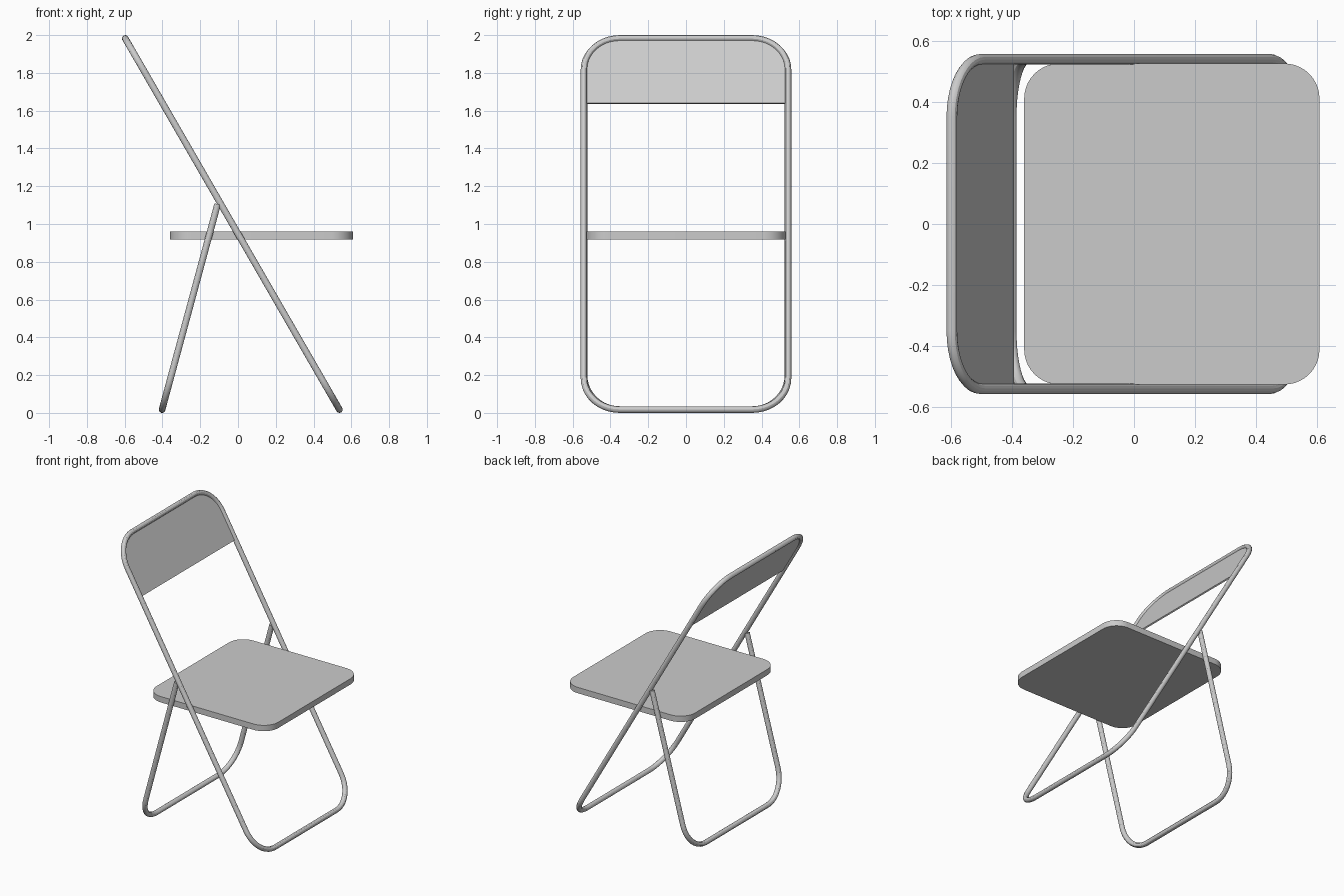
import bpy, bmesh
from math import sin, cos, pi
from mathutils import Vector

if "Cube" in bpy.data.objects:
    bpy.data.objects.remove(bpy.data.objects["Cube"])

R = 0.0175      # tube radius
HALF = 0.54     # tube centreline half width


def arc(cx, cy, r, a0, n=10):
    """Quarter circle starting at angle a0 (in quarter turns)."""
    return [(cx + r * cos((a0 + i / n) * pi / 2), cy + r * sin((a0 + i / n) * pi / 2))
            for i in range(n + 1)]


def round_rect(u0, u1, v0, v1, r):
    return (arc(u1 - r, v1 - r, r, 0) + arc(u0 + r, v1 - r, r, 1)
            + arc(u0 + r, v0 + r, r, 2) + arc(u1 - r, v0 + r, r, 3))


def incline(bottom, top):
    """Map (y, distance along slope) to 3D for a line in the xz plane."""
    b, t = Vector((bottom[0], 0, bottom[1])), Vector((top[0], 0, top[1]))
    d = (t - b).normalized()
    return (lambda u, v: b + d * v + Vector((0, u, 0))), (t - b).length, d


def smooth(obj):
    bpy.ops.object.select_all(action='DESELECT')
    bpy.context.view_layer.objects.active = obj
    obj.select_set(True)
    if obj.type == 'CURVE':
        bpy.ops.object.convert(target='MESH')
    bpy.ops.object.shade_smooth_by_angle()


def tube(name, pts, closed):
    cu = bpy.data.curves.new(name, 'CURVE')
    cu.dimensions = '3D'
    cu.bevel_depth = R
    cu.bevel_resolution = 4
    cu.use_fill_caps = True
    sp = cu.splines.new('POLY')
    sp.points.add(len(pts) - 1)
    for p, co in zip(sp.points, pts):
        p.co = (*co, 1)
    sp.use_cyclic_u = closed
    obj = bpy.data.objects.new(name, cu)
    bpy.context.collection.objects.link(obj)
    smooth(obj)


def slab(name, pts, offset):
    """Extrude a flat outline by an offset vector."""
    bm = bmesh.new()
    face = bm.faces.new([bm.verts.new(p) for p in pts])
    ext = bmesh.ops.extrude_face_region(bm, geom=[face], use_keep_orig=True)
    bmesh.ops.translate(bm, vec=offset,
                        verts=[g for g in ext['geom'] if isinstance(g, bmesh.types.BMVert)])
    bmesh.ops.recalc_face_normals(bm, faces=bm.faces)
    me = bpy.data.meshes.new(name)
    bm.to_mesh(me)
    bm.free()
    obj = bpy.data.objects.new(name, me)
    bpy.context.collection.objects.link(obj)
    smooth(obj)


# Main loop: front legs and back frame in one sloping tube
place, length, d = incline((0.537, R), (-0.597, 2 - R))
tube("main_frame", [place(*p) for p in round_rect(-HALF, HALF, 0, length, 0.19)], True)

# Rear leg: U-shaped tube ending against the main frame
leg, leg_len, _ = incline((-0.402, R), (-0.108, 1.105))
u_path = ([(-HALF, leg_len)] + arc(-HALF + 0.19, 0.19, 0.19, 2)
          + arc(HALF - 0.19, 0.19, 0.19, 3) + [(HALF, leg_len)])
tube("rear_leg", [leg(*p) for p in u_path], False)

# Backrest: thin panel filling the top of the main loop
low = (1.638 - R) / (2 - 2 * R) * length
panel = ([(-HALF, low), (HALF, low)] + arc(HALF - 0.19, length - 0.19, 0.19, 0)
         + arc(-HALF + 0.19, length - 0.19, 0.19, 1))
normal = d.cross(Vector((0, 1, 0)))
slab("backrest", [place(*p) - normal * 0.005 for p in panel], normal * 0.01)

# Seat: flat rounded slab
slab("seat", [Vector((u, v, 0.917)) for u, v in round_rect(-0.36, 0.608, -0.526, 0.526, 0.115)],
     Vector((0, 0, 0.042)))
